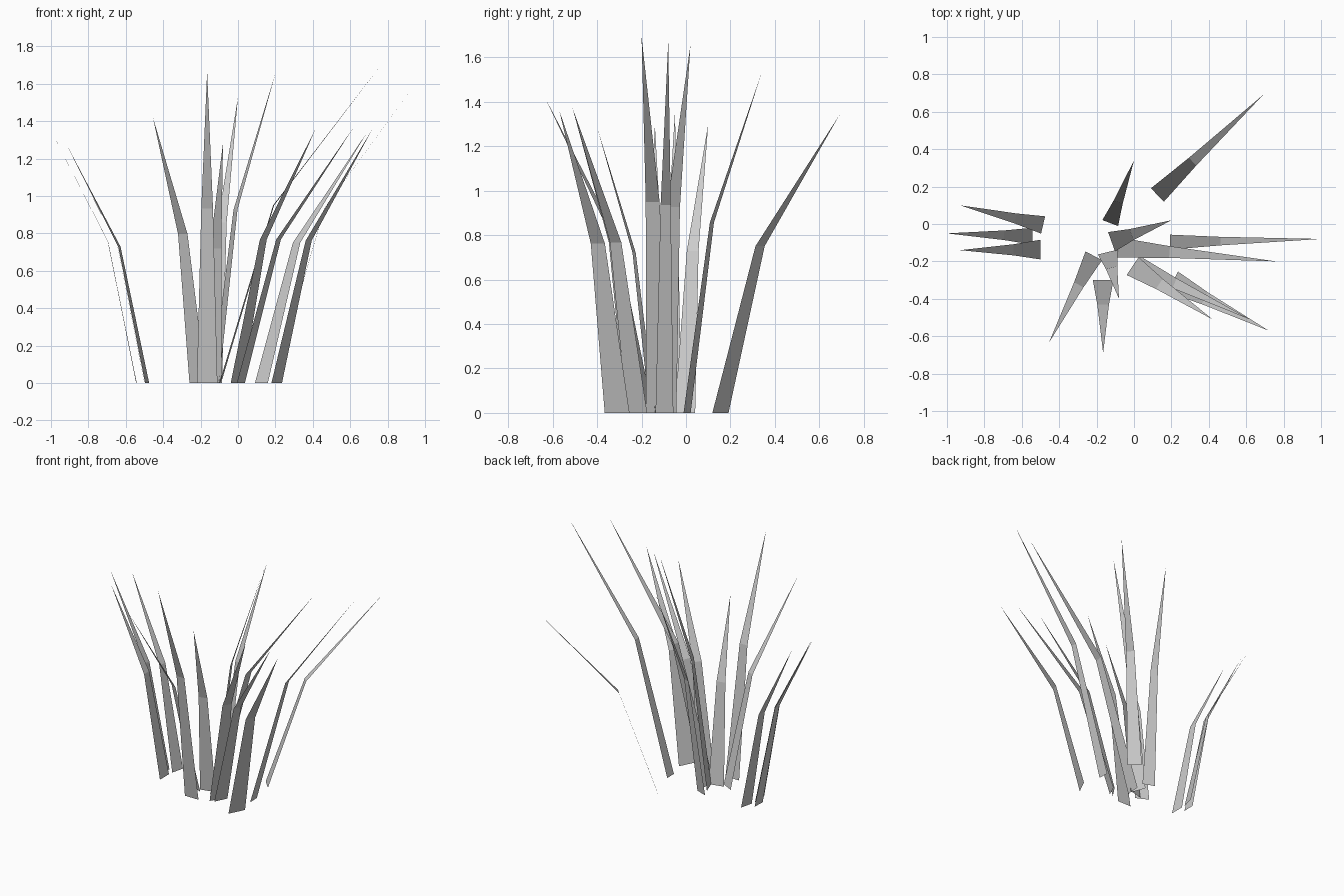
import bpy
from mathutils import Vector

grey = bpy.data.materials.new("grass grey")
grey.diffuse_color = (0.6, 0.6, 0.6, 1)

# One bent blade: a tapering lower quad and a pointed upper triangle
def blade(i, base, tip, width):
    b, t = Vector((*base, 0)), Vector(tip)
    lean = t - b
    side = Vector((-lean.y, lean.x, 0)).normalized() * width / 2
    mid = b + Vector((lean.x / 3, lean.y / 3, lean.z * 0.56))
    verts = [b - side, b + side, mid + side * 0.57, mid - side * 0.57, t]
    me = bpy.data.meshes.new(f"grass_blade_{i}")
    me.from_pydata(verts, [], [(0, 1, 2, 3), (3, 2, 4)])
    me.materials.append(grey)
    bpy.context.collection.objects.link(bpy.data.objects.new(me.name, me))

# Base centre, tip, base width
BLADES = [
    # back
    ((0.125, 0.155), (0.69, 0.69, 1.34), 0.10),
    ((-0.127, 0.005), (0.0, 0.34, 1.53), 0.09),
    # left
    ((-0.486, -0.005), (-0.93, 0.10, 1.30), 0.095),
    ((-0.543, -0.065), (-1.0, -0.05, 1.35), 0.09),
    ((-0.50, -0.137), (-0.93, -0.14, 1.295), 0.105),
    # right
    ((-0.12, -0.095), (0.20, 0.02, 1.655), 0.11),
    ((0.193, -0.097), (1.0, -0.08, 1.67), 0.08),
    ((-0.095, -0.125), (0.76, -0.20, 1.695), 0.11),
    # front right
    ((-0.007, -0.225), (0.42, -0.51, 1.37), 0.115),
    ((0.015, -0.22), (0.62, -0.51, 1.37), 0.10),
    ((0.207, -0.31), (0.72, -0.57, 1.36), 0.125),
    # front
    ((-0.14, -0.15), (-0.08, -0.40, 1.285), 0.11),
    ((-0.165, -0.30), (-0.165, -0.69, 1.665), 0.11),
    ((-0.215, -0.17), (-0.455, -0.635, 1.42), 0.10),
]
for i, (b, t, w) in enumerate(BLADES, 1):
    blade(i, b, t, w)
